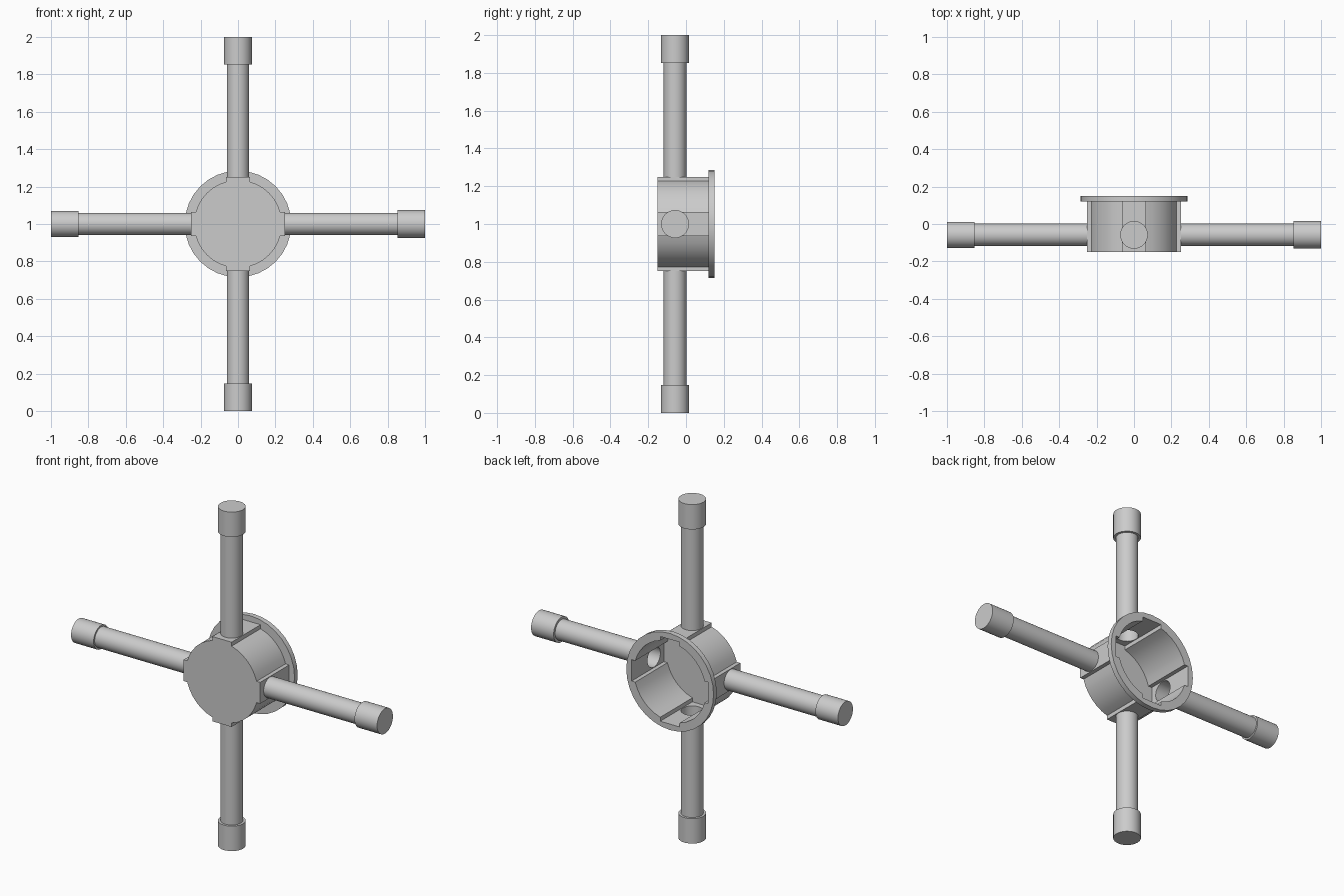
import bpy, bmesh, math
from mathutils import Vector, Matrix

if "Cube" in bpy.data.objects:
    bpy.data.objects.remove(bpy.data.objects["Cube"])

R_BODY, R_FLANGE = 0.235, 0.285
BOSS, HALF = 0.25, 0.063            # boss face distance and half width
Y_FRONT, Y_LIP, Y_BACK = -0.15, 0.12, 0.15
R_TUBE, Y_TUBE, SEG = 0.06, -0.058, 32


def finish(name, bm):
    bmesh.ops.remove_doubles(bm, verts=bm.verts, dist=1e-5)
    bmesh.ops.recalc_face_normals(bm, faces=bm.faces)
    me = bpy.data.meshes.new(name)
    bm.to_mesh(me)
    bm.free()
    ob = bpy.data.objects.new(name, me)
    bpy.context.collection.objects.link(ob)
    ob.location.z = 1
    bpy.ops.object.select_all(action='DESELECT')
    ob.select_set(True)
    bpy.context.view_layer.objects.active = ob
    bpy.ops.object.shade_smooth_by_angle(angle=math.radians(30))
    return ob


def loop(bm, pts):
    return [bm.verts.new(p) for p in pts]


def skin(bm, a, b, skip=()):
    n = len(a)
    for i in range(n):
        if i not in skip:
            bm.faces.new((a[i], a[(i + 1) % n], b[(i + 1) % n], b[i]))


def fill_between(bm, outer, inner, normal):
    edges = []
    for lp in (outer, inner):
        for i, v in enumerate(lp):
            w = lp[(i + 1) % len(lp)]
            edges.append(bm.edges.get((v, w)) or bm.edges.new((v, w)))
    bmesh.ops.triangle_fill(bm, edges=edges, use_beauty=True, normal=normal)


def circle(r, n=SEG):
    return [(r * math.cos(2 * math.pi * i / n), r * math.sin(2 * math.pi * i / n)) for i in range(n)]


# Round body outline with a flat boss on each of the four sides
outline, boss_sides = [], []
a0 = math.asin(HALF / R_BODY)
for k in range(4):
    rot = Matrix.Rotation(k * math.pi / 2, 2)
    boss_sides.append(len(outline))
    pts = [(BOSS, -HALF), (BOSS, HALF)]
    for i in range(7):
        a = a0 + (math.pi / 2 - 2 * a0) * i / 6
        pts.append((R_BODY * math.cos(a), R_BODY * math.sin(a)))
    outline += [rot @ Vector(p) for p in pts]


def at_y(pts, y):
    return [(p[0], y, p[1]) for p in pts]


# Open-backed box body: closed front, thin wall, pierced bosses
bm = bmesh.new()
front, back = loop(bm, at_y(outline, Y_FRONT)), loop(bm, at_y(outline, Y_BACK))
bm.faces.new(front)
skin(bm, front, back, boss_sides)
for k, i in enumerate(boss_sides):
    rot = Matrix.Rotation(-k * math.pi / 2, 3, 'Y')
    hole = loop(bm, [rot @ Vector((BOSS, Y_TUBE + p[0], p[1])) for p in circle(R_TUBE)])
    fill_between(bm, [front[i], front[i + 1], back[i + 1], back[i]], hole,
                 rot @ Vector((1, 0, 0)))
finish("box_body", bm)

# Rim flange around the open back
bm = bmesh.new()
rims = []
for y, s in ((Y_LIP, -1), (Y_BACK, 1)):
    outer, inner = loop(bm, at_y(circle(R_FLANGE), y)), loop(bm, at_y(outline, y))
    fill_between(bm, outer, inner, Vector((0, s, 0)))
    rims.append(outer)
skin(bm, rims[0], rims[1])
finish("rim_flange", bm)

# Four hollow pipes with closed end collars
for k, name in enumerate(("right", "top", "left", "bottom")):
    rot = Matrix.Rotation(-k * math.pi / 2, 3, 'Y')
    rc = 0.07 if name == "left" else 0.074
    bm = bmesh.new()
    rings = [loop(bm, [rot @ Vector((d, Y_TUBE + p[0], p[1])) for p in circle(r)])
             for d, r in ((BOSS, R_TUBE), (0.853, R_TUBE), (0.853, rc), (1, rc))]
    for a, b in zip(rings, rings[1:]):
        skin(bm, a, b)
    bm.faces.new(rings[-1])
    finish(name + "_pipe", bm)
